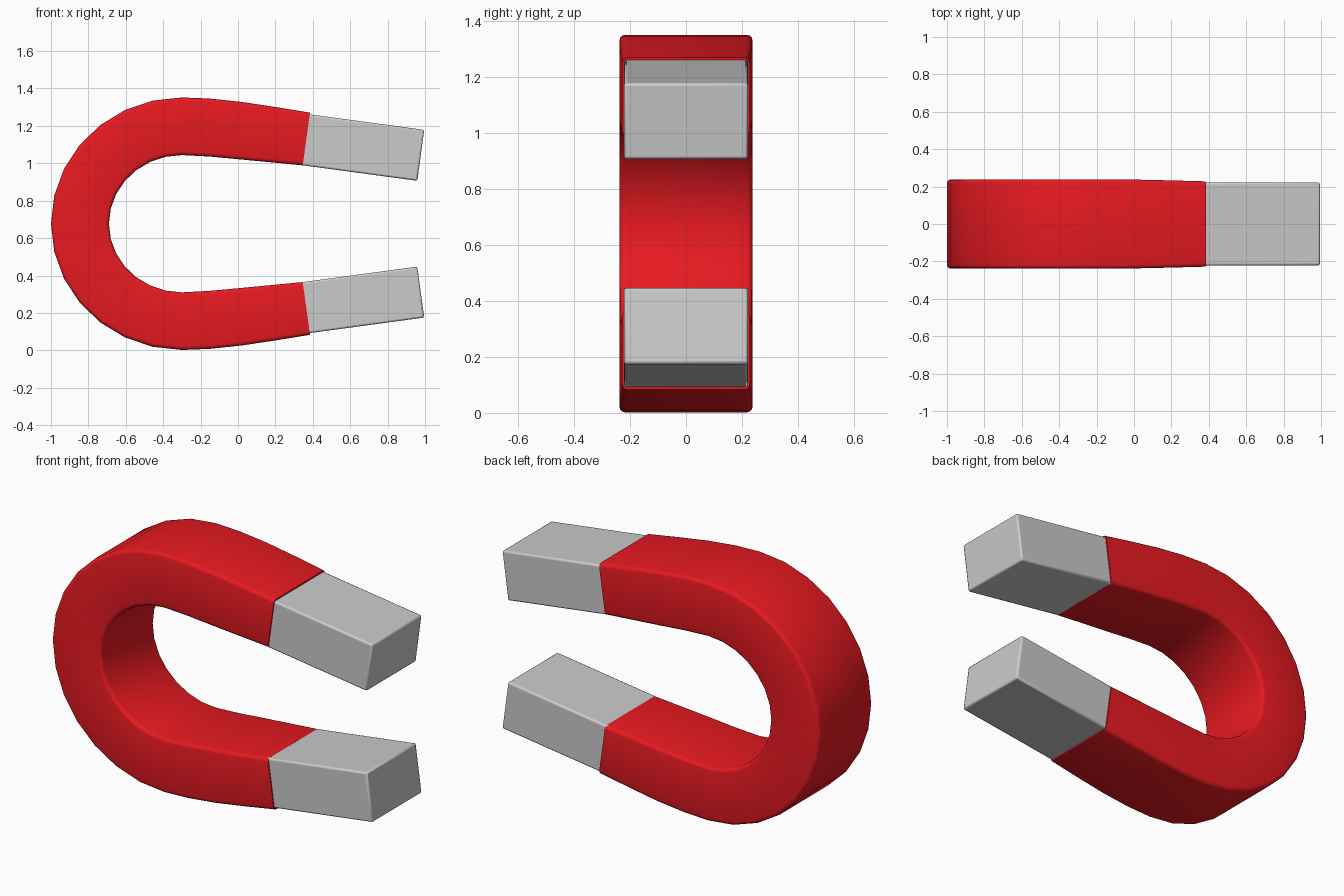
import bpy, bmesh, math
from mathutils import Vector

if "Cube" in bpy.data.objects:
    bpy.data.objects.remove(bpy.data.objects["Cube"])

ZC = 0.677  # height of the symmetry plane


def material(name, color):
    m = bpy.data.materials.new(name)
    m.diffuse_color = color
    m.use_nodes = True
    m.node_tree.nodes["Principled BSDF"].inputs["Base Color"].default_value = m.diffuse_color
    return m


def finish(obj, angle):
    bpy.ops.object.select_all(action='DESELECT')
    obj.select_set(True)
    bpy.context.view_layer.objects.active = obj
    bpy.ops.object.shade_smooth_by_angle(angle=math.radians(angle))


def section(outer, inner, half_y, r=0.02, steps=3):
    """Rounded rectangle spanning inner to outer in xz and +-half_y in y."""
    o, i = Vector((outer[0], 0, outer[1])), Vector((inner[0], 0, inner[1]))
    c, u, a = (o + i) / 2, (o - i).normalized(), (o - i).length / 2
    v = Vector((0, 1, 0))
    pts = []
    for k, (su, sv) in enumerate([(1, 1), (-1, 1), (-1, -1), (1, -1)]):
        for s in range(steps + 1):
            t = math.pi / 2 * (k + s / steps)
            pts.append(c + u * (su * (a - r) + r * math.cos(t))
                       + v * (sv * (half_y - r) + r * math.sin(t)))
    return pts


# Stations (outer, inner, half width) of the upper half, back of bend to leg end
N = 7
upper = []
for k in range(N + 1):
    t = math.pi / 2 * k / N
    upper.append(((-0.3 - 0.7 * math.cos(t), 0.675 * math.sin(t)),
                  (-0.3 - 0.39 * math.cos(t), 0.367 * math.sin(t)), 0.238))
upper += [((-0.15, 0.669), (-0.15, 0.359), 0.238),
          ((0.02, 0.651), (0.0, 0.345), 0.237),
          ((0.2, 0.624), (0.17, 0.329), 0.233),
          ((0.385, 0.594), (0.346, 0.312), 0.228)]
lower = [((o[0], -o[1]), (i[0], -i[1]), w) for o, i, w in reversed(upper[1:])]

# Red horseshoe body
bm = bmesh.new()
rings = []
for o, i, w in lower + upper:
    pts = section(o, i, w)
    rings.append([bm.verts.new(p + Vector((0, 0, ZC))) for p in pts])
for a, b in zip(rings, rings[1:]):
    n = len(a)
    for j in range(n):
        bm.faces.new((a[j], a[(j + 1) % n], b[(j + 1) % n], b[j]))
bm.faces.new(rings[0])
bm.faces.new(rings[-1])
bmesh.ops.recalc_face_normals(bm, faces=bm.faces)
mesh = bpy.data.meshes.new("horseshoe_body")
bm.to_mesh(mesh)
bm.free()
body = bpy.data.objects.new("horseshoe_body", mesh)
bpy.context.collection.objects.link(body)
mesh.materials.append(material("red_paint", (0.8, 0.01, 0.015, 1)))
finish(body, 40)

# Grey pole tips, mirrored about the symmetry plane
for name, s in (("upper_tip", 1), ("lower_tip", -1)):
    bpy.ops.mesh.primitive_cube_add(size=1, location=(0.660, 0, ZC + s * 0.4085),
                                    rotation=(0, s * math.radians(7.7), 0))
    tip = bpy.context.object
    tip.name = name
    tip.scale = (0.64, 0.444, 0.275)
    bpy.ops.object.transform_apply(location=False, rotation=False, scale=True)
    bev = tip.modifiers.new("soft_edges", 'BEVEL')
    bev.width = 0.01
    bev.segments = 2
    finish(tip, 40)
